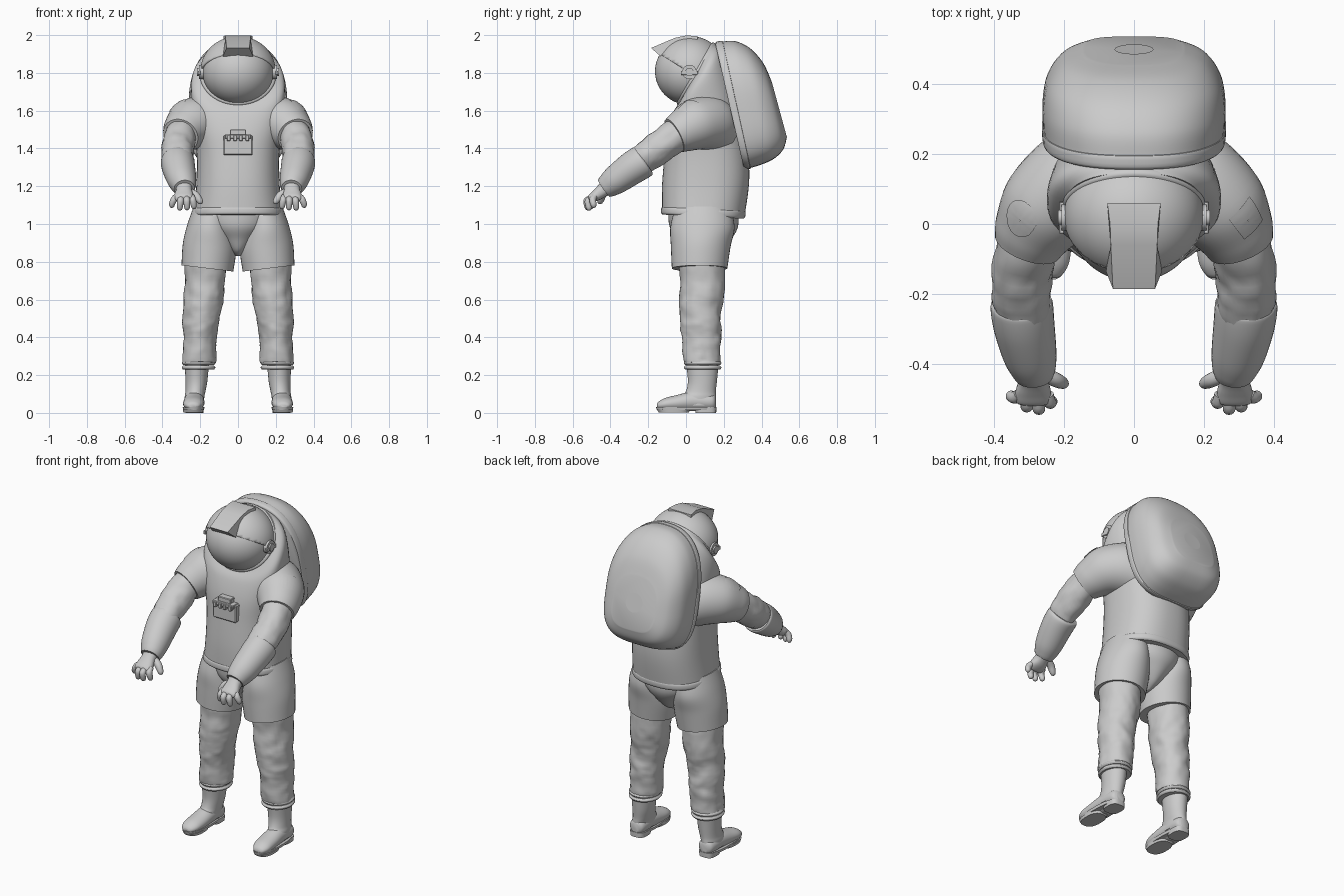
import bpy, bmesh, math
from mathutils import Vector as V

if "Cube" in bpy.data.objects:
    bpy.data.objects.remove(bpy.data.objects["Cube"])


def finish(name, bm, mirror=False, wrinkle=0, angle=40):
    bmesh.ops.recalc_face_normals(bm, faces=bm.faces)
    me = bpy.data.meshes.new(name)
    bm.to_mesh(me)
    bm.free()
    ob = bpy.data.objects.new(name, me)
    bpy.context.collection.objects.link(ob)
    bpy.ops.object.select_all(action='DESELECT')
    ob.select_set(True)
    bpy.context.view_layer.objects.active = ob
    bpy.ops.object.shade_smooth_by_angle(angle=math.radians(angle))
    if wrinkle:
        tex = bpy.data.textures.new(name + "_folds", 'CLOUDS')
        tex.noise_scale = 0.09
        d = ob.modifiers.new("folds", 'DISPLACE')
        d.texture, d.strength, d.mid_level = tex, wrinkle, 0.5
    if mirror:
        ob.modifiers.new("mirror", 'MIRROR')
    return ob


def spline(p0, p1, p2, p3, t):
    return 0.5 * (2 * p1 + (p2 - p0) * t + (2 * p0 - 5 * p1 + 4 * p2 - p3) * t * t
                  + (3 * p1 - p0 - 3 * p2 + p3) * t ** 3)


def loft(name, keys, n=40, steps=6, e=(2, 2), taper=0, cap=True, **kw):
    """Skin smooth-interpolated superellipse rings; key = (centre, axis a, axis b).
    e holds the exponents of the -b and +b halves."""
    rings, last = [], len(keys) - 1
    for i in range(last):
        q = [keys[max(i - 1, 0)], keys[i], keys[i + 1], keys[min(i + 2, last)]]
        for s in range(steps + (i == last - 1)):
            rings.append([spline(*[k[j] for k in q], s / steps) for j in range(3)])
    bm = bmesh.new()
    loops = []
    for c, a, b in rings:
        loop = []
        for k in range(n):
            t = 2 * math.pi * k / n
            p = 2 / e[math.sin(t) > 0]
            u, w = [math.copysign(abs(f) ** p, f) for f in (math.cos(t), math.sin(t))]
            loop.append(bm.verts.new(c + a * u * (1 + taper * w) + b * w))
        loops.append(loop)
    for l0, l1 in zip(loops, loops[1:]):
        for k in range(n):
            bm.faces.new((l0[k], l0[(k + 1) % n], l1[(k + 1) % n], l1[k]))
    if cap:
        bm.faces.new(loops[0])
        bm.faces.new(loops[-1])
    return finish(name, bm, **kw)


def side(rows):      # ring through two side-view points (y, z) with a half width
    return [(V((0, (y0 + y1) / 2, (z0 + z1) / 2)), V((h, 0, 0)),
             V((0, (y1 - y0) / 2, (z1 - z0) / 2))) for y0, z0, y1, z1, h in rows]


def flat(rows):      # horizontal ring: x, y, z, half x, half y
    return [(V((x, y, z)), V((hx, 0, 0)), V((0, hy, 0))) for x, y, z, hx, hy in rows]


def upright(rows):   # ring facing y: x, y, z, half x, half z
    return [(V((x, y, z)), V((hx, 0, 0)), V((0, 0, hz))) for x, y, z, hx, hz in rows]


def tube(rows, ref):  # path of x, y, z, radius
    pts, out = [V(r[:3]) for r in rows], []
    for i, r in enumerate(rows):
        t = pts[min(i + 1, len(pts) - 1)] - pts[max(i - 1, 0)]
        a = t.cross(V(ref)).normalized()
        out.append((pts[i], a * r[3], a.cross(t).normalized() * r[3]))
    return out


def box(name, c, size, **kw):
    bm = bmesh.new()
    bmesh.ops.create_cube(bm, size=1)
    bmesh.ops.scale(bm, vec=size, verts=bm.verts)
    bmesh.ops.translate(bm, vec=c, verts=bm.verts)
    bmesh.ops.bevel(bm, geom=bm.edges[:], offset=min(size) * 0.12, segments=1, affect='EDGES')
    return finish(name, bm, angle=25, **kw)


# torso: rings tilt progressively from the hem up to the neck opening
loft("torso", side([(-.128, 1.06, .31, 1.04, .232), (-.127, 1.2, .335, 1.24, .22),
                    (-.115, 1.35, .32, 1.45, .22), (-.10, 1.48, .27, 1.72, .24),
                    (-.07, 1.585, .20, 1.91, .245), (-.04, 1.635, .145, 1.955, .195)]),
     n=56, e=(2.4, 2.4))
loft("jacket_hem", side([(-.125, 1.05, .305, 1.028, .23), (-.132, 1.06, .313, 1.038, .238),
                         (-.131, 1.082, .315, 1.06, .236), (-.124, 1.092, .31, 1.072, .227)]),
     n=56, e=(2.4, 2.4))

# backpack with its front rim: rounder at the top, squarer at the bottom
PACK = (2.4, 3.5)
loft("backpack", side([(.19, 1.965, .335, 1.295, .258), (.26, 1.968, .40, 1.315, .26),
                       (.34, 1.93, .465, 1.345, .247), (.41, 1.85, .515, 1.395, .205),
                       (.455, 1.75, .534, 1.46, .14)]), n=64, e=PACK, taper=.02)
loft("backpack_rim", side([(.155, 1.955, .305, 1.30, .255), (.162, 1.965, .313, 1.295, .26),
                           (.19, 1.97, .337, 1.29, .262), (.195, 1.965, .342, 1.296, .258)]),
     n=64, e=PACK, taper=.02, steps=3)

# helmet globe and upper shell
def globe(name, c, r, cut=None):
    bm = bmesh.new()
    bmesh.ops.create_uvsphere(bm, u_segments=56, v_segments=36, radius=1)
    bmesh.ops.scale(bm, vec=r, verts=bm.verts)
    bmesh.ops.translate(bm, vec=c, verts=bm.verts)
    if cut:
        bmesh.ops.bisect_plane(bm, geom=bm.verts[:] + bm.edges[:] + bm.faces[:],
                               plane_co=cut[0], plane_no=cut[1], clear_inner=True)
    return finish(name, bm)

globe("visor", (0, .018, 1.808), (.188, .182, .178))
shell = globe("helmet_shell", (0, .024, 1.81), (.199, .188, .184),
              ((0, .02, 1.80), (0, .095, .15)))
shell.modifiers.new("thickness", 'SOLIDIFY').thickness = .012

# neck ring in the tilted collar plane
ring = [(V((0, .052, 1.795)) + V((0, -.866, .5)) * d, V((r * 1.06, 0, 0)), V((0, .5, .866)) * r)
        for d, r in ((-.02, .18), (-.012, .19), (.004, .19), (.012, .18))]
loft("neck_ring", ring, n=56, steps=3)

# sun peak: side profile (y, z, half width) bridged left to right
bm = bmesh.new()
prof = [(-.185, 1.932, .06), (-.06, 1.985, .066), (0, 1.998, .068), (.06, 1.995, .076),
        (.06, 1.97, .076), (-.04, 1.965, .066), (-.10, 1.93, .07), (-.135, 1.888, .08)]
L, R = [[bm.verts.new((s * h, y, z)) for y, z, h in prof] for s in (-1, 1)]
bm.faces.new(L)
bm.faces.new(R)
for i in range(len(prof)):
    j = (i + 1) % len(prof)
    bm.faces.new((L[i], L[j], R[j], R[i]))
finish("sun_peak", bm, angle=25)

# ear hinges
def disc_x(name, x0, x1, r):
    keys = [(V((x, .018, 1.805)), V((0, r, 0)), V((0, 0, r))) for x in (x0, x1)]
    loft(name, keys, n=24, steps=1, mirror=True)

disc_x("ear_hinge", .18, .207, .038)
disc_x("ear_knob", .20, .216, .022)
box("ear_strap", (.206, .018, 1.80), (.014, .09, .022), mirror=True)

# chest control unit
box("control_plate", (0, -.108, 1.417), (.155, .05, .105))
box("control_panel", (0, -.122, 1.463), (.14, .05, .022))
box("control_top", (0, -.108, 1.485), (.085, .05, .03))
for i, x in enumerate((-.05, -.015, .015, .05)):
    box("control_switch_%d" % i, (x, -.135, 1.455), (.018, .04, .03))

# arms: shoulder slopes out of the torso
ARM = (0, .58, -.81)
sleeve = loft("upper_sleeve", tube([(.10, .165, 1.51, .14), (.175, .115, 1.535, .147),
                                    (.25, .045, 1.525, .135), (.288, -.02, 1.49, .113),
                                    (.304, -.062, 1.468, .097)], ARM), mirror=True)
loft("elbow_sleeve", tube([(.29, -.01, 1.5, .088), (.315, -.1, 1.437, .088),
                           (.323, -.2, 1.365, .081), (.315, -.28, 1.31, .07)], ARM),
     mirror=True, wrinkle=.025)
loft("forearm_gauntlet", tube([(.32, -.222, 1.337, .080), (.32, -.232, 1.33, .089),
                               (.313, -.29, 1.293, .087), (.297, -.37, 1.235, .077),
                               (.286, -.415, 1.202, .064), (.284, -.435, 1.188, .054)], ARM),
     mirror=True)

# gloves
def slab(rows):
    return [(V(r[:3]), V((r[3], 0, 0)), V(ARM) * r[4]) for r in rows]

loft("palm", slab([(.286, -.415, 1.2, .046, .045), (.286, -.445, 1.175, .042, .036),
                   (.287, -.475, 1.152, .05, .03), (.287, -.503, 1.135, .05, .022),
                   (.287, -.512, 1.128, .04, .01)]), n=24, e=(2.3, 2.3), mirror=True)
for i, (x, tip, y, drop) in enumerate(((.328, .35, -.49, .015), (.301, .308, -.515, 0),
                                       (.272, .27, -.522, .002), (.245, .234, -.505, .008))):
    m = (x + tip) / 2
    loft("finger_%d" % (i + 1),
         tube([(x, -.485, 1.145, .016), (m, y - .004, 1.122 + drop / 2, .018),
               (tip, y, 1.09 + drop, .016), (tip, y + .004, 1.076 + drop, .011),
               (tip, y + .006, 1.071 + drop, .002)], (1, 0, 0)), n=14, steps=3, mirror=True)
loft("thumb", tube([(.255, -.43, 1.17, .02), (.224, -.443, 1.152, .021),
                    (.205, -.452, 1.127, .018), (.196, -.456, 1.112, .012),
                    (.193, -.457, 1.106, .002)], (0, 1, 0)), n=14, steps=3, mirror=True)

# pelvis and thigh shells
loft("pelvis", flat([(0, .09, 1.09, .215, .185), (0, .094, .99, .18, .182),
                     (0, .095, .92, .11, .145), (0, .085, .86, .05, .10),
                     (0, .08, .83, .015, .05)]), n=48)
loft("thigh_shell", [(V((x, y, z)), V((hx, 0, hx * .12)), V((0, hy, 0))) for x, y, z, hx, hy in
                     ((.135, .09, 1.08, .10, .15), (.147, .087, .98, .122, .17),
                      (.151, .078, .88, .141, .158), (.162, .072, .765, .137, .147))],
     mirror=True)

# trouser legs and ankle bands
loft("trouser_leg", flat([(.17, .085, .82, .112, .122), (.178, .085, .65, .107, .118),
                          (.192, .078, .52, .096, .111), (.202, .083, .4, .091, .105),
                          (.208, .085, .27, .087, .096)]), steps=10, mirror=True, wrinkle=.025)
for i, z in enumerate((.24, .264)):
    loft("ankle_band_%d" % (i + 1), flat([(.209, .088, z - .011, .082, .092),
                                          (.209, .088, z, .089, .1),
                                          (.209, .088, z + .011, .082, .092)]), mirror=True)

# boots
loft("boot_shaft", flat([(.218, .087, .26, .064, .086), (.22, .087, .17, .058, .077),
                         (.225, .079, .115, .053, .079), (.23, .068, .085, .052, .09),
                         (.232, .06, .04, .05, .095)]), mirror=True)
loft("boot_foot", upright([(.23, .158, .055, .025, .03), (.231, .135, .058, .047, .045),
                           (.232, .04, .062, .053, .052), (.234, -.05, .052, .056, .042),
                           (.237, -.11, .046, .052, .033), (.239, -.143, .04, .036, .021),
                           (.24, -.154, .037, .02, .01)]), mirror=True)
loft("boot_sole", flat([(.235, 0, .016, .055, .154), (.235, 0, .032, .058, .159)]),
     e=(2.5, 2.5), steps=1, mirror=True)
loft("boot_tread", flat([(.237, -.065, .003, .052, .08), (.237, -.065, .02, .055, .09)]),
     e=(2.5, 2.5), steps=1, mirror=True)
loft("boot_heel", flat([(.231, .105, 0, .047, .055), (.231, .105, .03, .049, .056)]),
     e=(3, 3), steps=1, mirror=True)

# plain patches hugging the suit
def patch(name, c, a, b, target, e=2):
    ob = loft(name, [(V(c), V(a) * s, V(b) * s) for s in (.02, 1)], e=(e, e), cap=False)
    w = ob.modifiers.new("hug", 'SHRINKWRAP')
    w.target, w.offset, w.wrap_mode = target, .004, 'ABOVE_SURFACE'

patch("round_patch", (-.325, .01, 1.63), (.045, 0, .03), (0, .058, 0), sleeve)
patch("square_patch", (.325, .01, 1.63), (.052, 0, -.035), (0, .068, 0), sleeve, e=1)
patch("pack_patch", (0, .50, 1.61), (.055, 0, 0), (0, .014, -.053), bpy.data.objects["backpack"])
